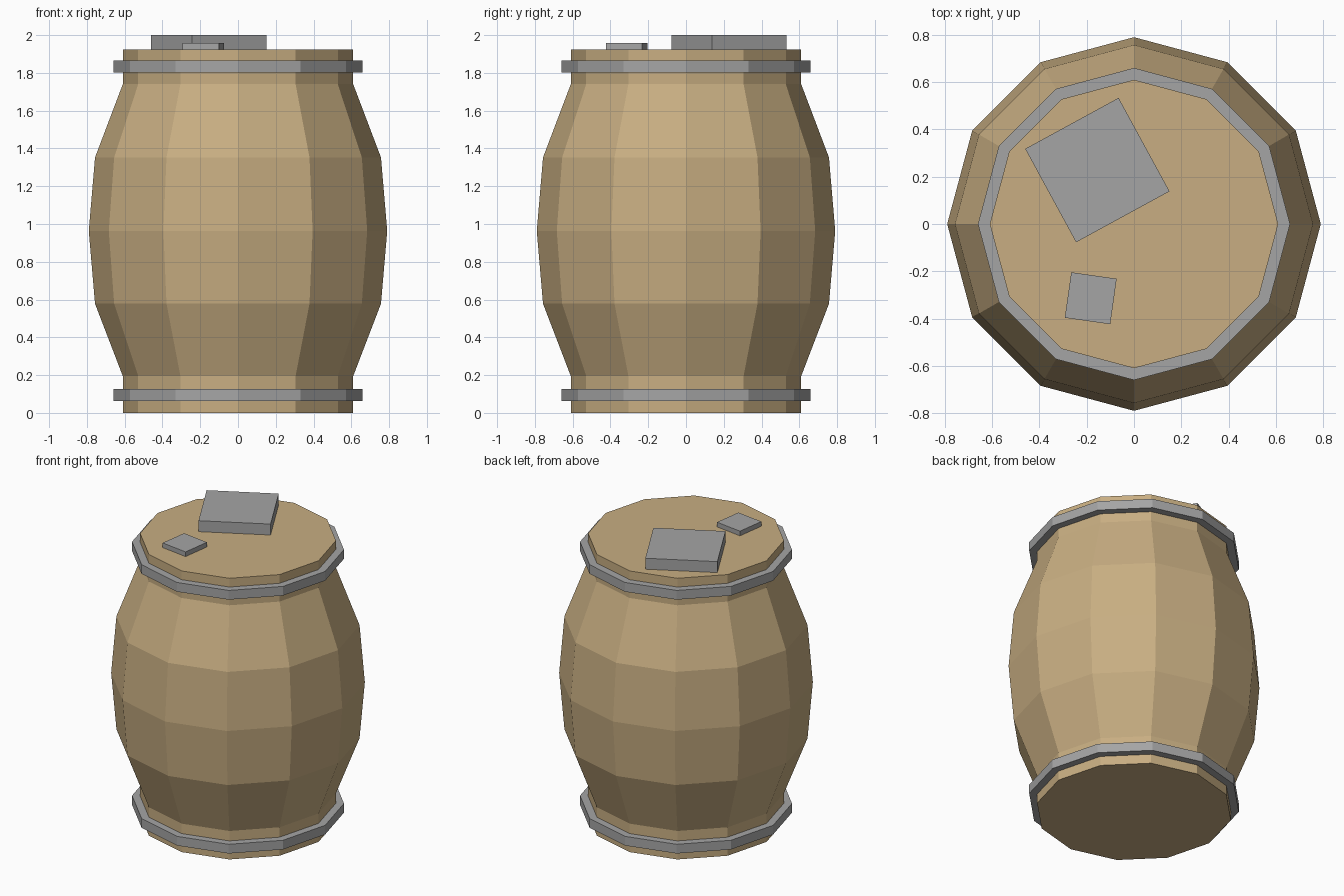
import bpy, bmesh, math
from mathutils import Matrix

if "Cube" in bpy.data.objects:
    bpy.data.objects.remove(bpy.data.objects["Cube"])

SIDES = 12


def material(name, rgb):
    m = bpy.data.materials.new(name)
    m.diffuse_color = (*rgb, 1)
    m.use_nodes = True
    m.node_tree.nodes["Principled BSDF"].inputs["Base Color"].default_value = m.diffuse_color
    return m


wood = material("tan wood", (0.578, 0.423, 0.223))
metal = material("grey metal", (0.376, 0.376, 0.376))


def add_object(name, bm, mat):
    bmesh.ops.recalc_face_normals(bm, faces=bm.faces)
    me = bpy.data.meshes.new(name)
    bm.to_mesh(me)
    bm.free()
    me.materials.append(mat)
    ob = bpy.data.objects.new(name, me)
    bpy.context.collection.objects.link(ob)
    return ob


def lathe(name, profile, mat, closed=False):
    """Revolve (radius, z) points; close as a ring or cap both ends."""
    bm = bmesh.new()
    rings = []
    for r, z in profile:
        angles = [math.tau * i / SIDES for i in range(SIDES)]
        rings.append([bm.verts.new((r * math.cos(a), r * math.sin(a), z)) for a in angles])
    pairs = list(zip(rings, rings[1:]))
    if closed:
        pairs.append((rings[-1], rings[0]))
    else:
        bm.faces.new(rings[0][::-1])
        bm.faces.new(rings[-1])
    for lo, hi in pairs:
        for i in range(SIDES):
            j = (i + 1) % SIDES
            bm.faces.new((lo[i], lo[j], hi[j], hi[i]))
    return add_object(name, bm, mat)


def plate(name, x, y, size, angle, z0, z1, mat):
    bm = bmesh.new()
    bmesh.ops.create_cube(bm, size=1, matrix=(
        Matrix.Translation((x, y, (z0 + z1) / 2))
        @ Matrix.Rotation(math.radians(angle), 4, 'Z')
        @ Matrix.Diagonal((size, size, z1 - z0, 1))))
    return add_object(name, bm, mat)


# Bulging wooden body
lathe("barrel_body", [(0.61, 0), (0.61, 0.195), (0.757, 0.578), (0.79, 0.963),
                      (0.757, 1.352), (0.61, 1.74), (0.61, 1.925)], wood)

# Metal hoops near both ends
for name, z in (("lower_hoop", 0.064), ("upper_hoop", 1.802)):
    lathe(name, [(0.605, z), (0.66, z), (0.66, z + 0.063), (0.605, z + 0.063)], metal, True)

# Square plates lying on the lid
plate("large_lid_plate", -0.155, 0.228, 0.45, 28.6, 1.92, 2.0, metal)
plate("small_lid_plate", -0.183, -0.314, 0.194, -8.1, 1.92, 1.957, metal)
